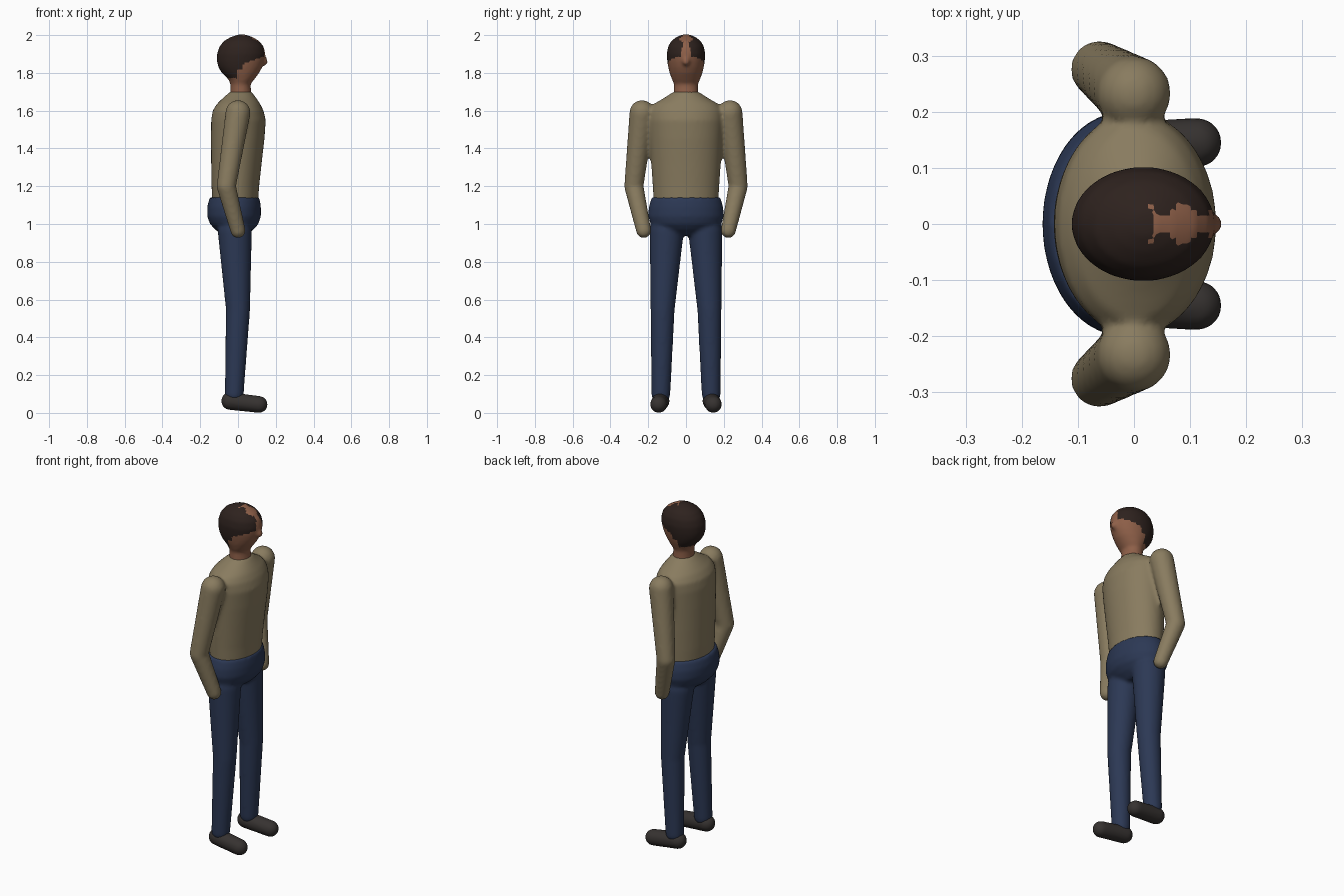
import bpy, bmesh, math

if "Cube" in bpy.data.objects:
    bpy.data.objects.remove(bpy.data.objects["Cube"])

VOXEL = 0.01


def material(name, rgb):
    m = bpy.data.materials.new(name)
    m.diffuse_color = (*rgb, 1)
    m.use_nodes = True
    m.node_tree.nodes["Principled BSDF"].inputs["Base Color"].default_value = m.diffuse_color
    return m


SHIRT = material("shirt_cloth", (0.25, 0.20, 0.115))
DENIM = material("trouser_cloth", (0.025, 0.04, 0.09))
SKIN = material("skin", (0.27, 0.115, 0.065))
HAIR = material("hair", (0.027, 0.016, 0.013))
SHOE = material("shoe_leather", (0.037, 0.032, 0.03))


def loft(bm, rings, n=64):
    """Closed stack of ellipses, each given as (z, x_back, x_front, half_width)."""
    loops = []
    for z, x0, x1, hy in rings:
        cx, hx = (x0 + x1) / 2, (x1 - x0) / 2
        loops.append([bm.verts.new((cx + hx * math.cos(2 * math.pi * i / n),
                                    hy * math.sin(2 * math.pi * i / n), z)) for i in range(n)])
    for a, b in zip(loops, loops[1:]):
        for i in range(n):
            j = (i + 1) % n
            bm.faces.new((a[i], a[j], b[j], b[i]))
    bm.faces.new(loops[0][::-1])
    bm.faces.new(loops[-1])


def ball(x, y, z, r, n=400):
    """Evenly spread points on a sphere."""
    pts = []
    for i in range(n):
        h = 1 - 2 * (i + 0.5) / n
        w, a = math.sqrt(1 - h * h), i * math.pi * (3 - math.sqrt(5))
        pts.append((x + r * w * math.cos(a), y + r * w * math.sin(a), z + r * h))
    return pts


def limb(bm, joints):
    """Chain of tapered capsules through (x, y, z, radius) joints."""
    for a, b in zip(joints, joints[1:]):
        verts = [bm.verts.new(p) for p in ball(*a) + ball(*b)]
        bmesh.ops.convex_hull(bm, input=verts)
    loose = [v for v in bm.verts if not v.link_faces]
    if loose:
        bmesh.ops.delete(bm, geom=loose, context='VERTS')


def finish(bm, name, mats, smooth=6):
    """Fuse the overlapping pieces into one soft skin."""
    bmesh.ops.recalc_face_normals(bm, faces=bm.faces[:])
    me = bpy.data.meshes.new(name)
    bm.to_mesh(me)
    bm.free()
    ob = bpy.data.objects.new(name, me)
    bpy.context.collection.objects.link(ob)
    bpy.context.view_layer.objects.active = ob
    fuse = ob.modifiers.new("fuse", 'REMESH')
    fuse.mode, fuse.voxel_size, fuse.use_smooth_shade = 'VOXEL', VOXEL, True
    soft = ob.modifiers.new("soften", 'SMOOTH')
    soft.factor, soft.iterations = 0.5, smooth
    for mod in ("fuse", "soften"):
        bpy.ops.object.modifier_apply(modifier=mod)
    ob.data.materials.clear()
    for m in mats:
        ob.data.materials.append(m)
    for p in ob.data.polygons:
        p.use_smooth = True
        p.material_index = 0
    return ob


# Shirt: torso and both sleeves, which run down over the hands
bm = bmesh.new()
loft(bm, [(1.10, -0.135, 0.105, 0.170), (1.20, -0.140, 0.112, 0.176), (1.32, -0.142, 0.125, 0.184),
          (1.45, -0.143, 0.140, 0.192), (1.55, -0.142, 0.147, 0.198), (1.60, -0.134, 0.135, 0.196),
          (1.635, -0.112, 0.118, 0.172), (1.665, -0.082, 0.098, 0.120), (1.70, -0.042, 0.072, 0.066)])
for s in (-1, 1):
    limb(bm, [(0, s * 0.233, 1.59, 0.066), (-0.062, s * 0.276, 1.20, 0.051), (0, s * 0.224, 0.965, 0.040)])
finish(bm, "shirt", [SHIRT])

# Trousers: hips and both legs
bm = bmesh.new()
loft(bm, [(0.94, -0.08, 0.04, 0.09), (0.97, -0.12, 0.082, 0.15), (1.00, -0.148, 0.108, 0.187),
          (1.04, -0.163, 0.121, 0.200), (1.09, -0.163, 0.121, 0.197), (1.14, -0.150, 0.114, 0.182)])
for s in (-1, 1):
    limb(bm, [(-0.017, s * 0.102, 0.96, 0.090), (0, s * 0.124, 0.55, 0.064), (-0.02, s * 0.133, 0.10, 0.050)])
finish(bm, "trousers", [DENIM])

# Shoes
for s, side in ((-1, "right"), (1, "left")):
    bm = bmesh.new()
    limb(bm, [(-0.042, s * 0.134, 0.063, 0.047), (0.112, s * 0.145, 0.0445, 0.0445)])
    finish(bm, side + "_shoe", [SHOE], 2)

# Head with neck and a small nose
bm = bmesh.new()
loft(bm, [(1.66, -0.045, 0.075, 0.066), (1.70, -0.040, 0.070, 0.064), (1.74, -0.040, 0.066, 0.063),
          (1.765, -0.050, 0.086, 0.074), (1.80, -0.086, 0.112, 0.087), (1.83, -0.104, 0.128, 0.094),
          (1.86, -0.111, 0.138, 0.099), (1.90, -0.111, 0.145, 0.102), (1.94, -0.098, 0.136, 0.095),
          (1.97, -0.074, 0.111, 0.077), (1.99, -0.038, 0.076, 0.050), (2.003, 0.00, 0.04, 0.02)])
limb(bm, [(0.125, 0, 1.885, 0.02), (0.141, 0, 1.858, 0.019)])
head = finish(bm, "head", [SKIN, HAIR], 4)

# Hair: back and sides of the head, with a bare strip from the brow over the crown
for p in head.data.polygons:
    x, y, z = p.center
    if x < -0.005:
        hairy = z > 1.772
    elif x < 0.02:
        hairy = z > 1.82
    else:
        hairy = z > 1.845 + 0.35 * (x - 0.02)
    strip = x > 0.03 and abs(y) < 0.026 + 0.012 * math.sin(90 * x)
    p.material_index = int(hairy and not strip)
